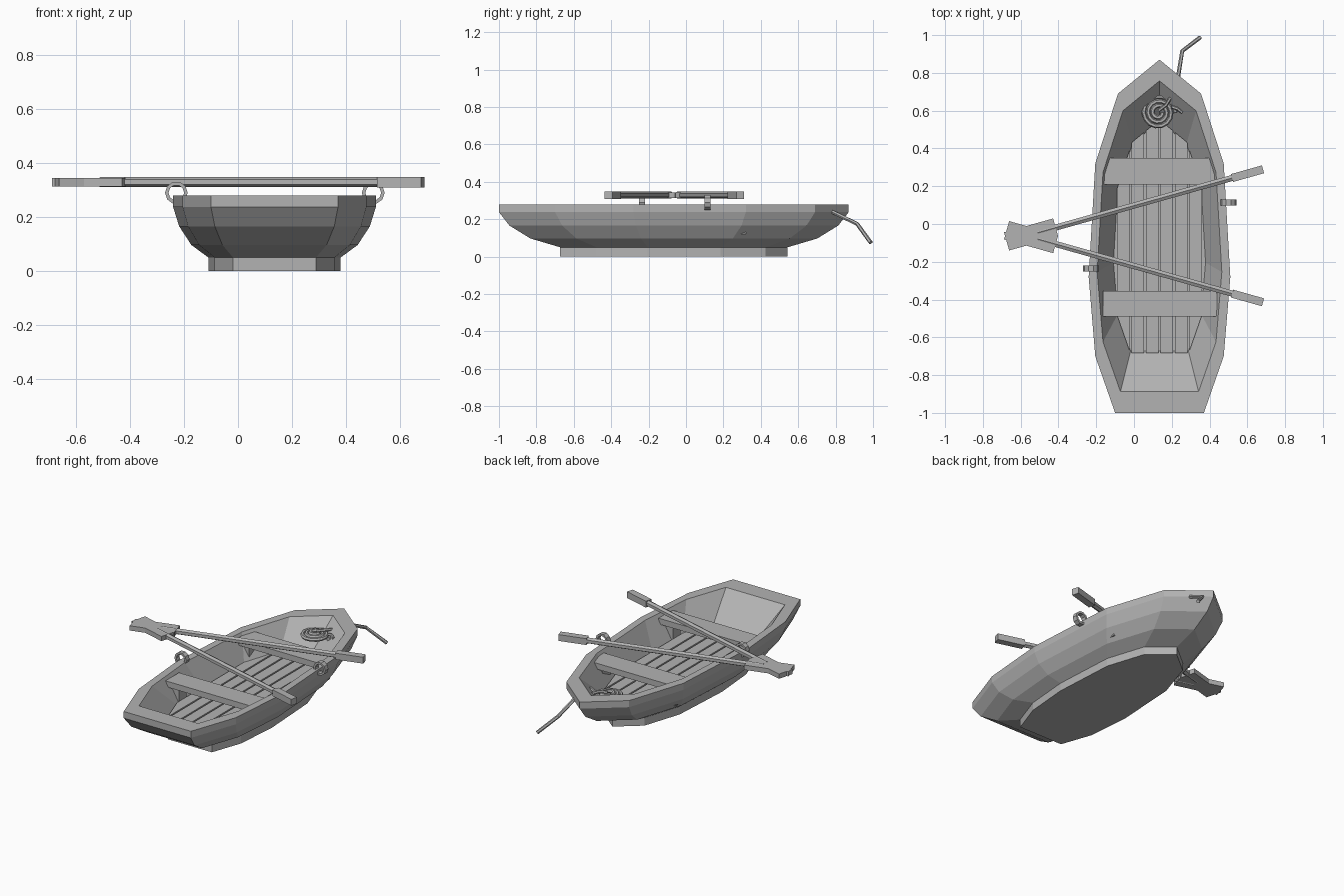
import bpy, bmesh, math
from mathutils import Vector, Matrix

if "Cube" in bpy.data.objects:
    bpy.data.objects.remove(bpy.data.objects["Cube"], do_unlink=True)

GREY = (0.45, 0.45, 0.45, 1.0)
mat = bpy.data.materials.new("plain grey")
mat.use_nodes = True
mat.diffuse_color = GREY
mat.node_tree.nodes["Principled BSDF"].inputs["Base Color"].default_value = GREY

CENTRE = Vector((0.135, -0.065, 0))
# Half outline of the rim, bow to stern: half width, y
HALF = [(0.22, 0.69), (0.34, 0.32), (0.375, -0.28), (0.34, -0.70), (0.235, -1.0)]


def finish(bm, name):
    bmesh.ops.recalc_face_normals(bm, faces=bm.faces)
    mesh = bpy.data.meshes.new(name)
    bm.to_mesh(mesh)
    bm.free()
    mesh.materials.append(mat)
    obj = bpy.data.objects.new(name, mesh)
    bpy.context.collection.objects.link(obj)
    return obj


def outline(scale, z):
    """Boat outline scaled about its centre, at height z."""
    pts = [(0, 0.87)] + HALF + [(-x, y) for x, y in reversed(HALF)]
    return [Vector((CENTRE.x + x * scale, CENTRE.y + (y - CENTRE.y) * scale, z))
            for x, y in pts]


def loft(name, rings, capped=True):
    bm = bmesh.new()
    loops = [[bm.verts.new(p) for p in ring] for ring in rings]
    n = len(loops[0])
    pairs = list(zip(loops, loops[1:]))
    if capped:
        bm.faces.new(loops[0])
        bm.faces.new(loops[-1])
    else:
        pairs.append((loops[-1], loops[0]))
    for a, b in pairs:
        for i in range(n):
            j = (i + 1) % n
            bm.faces.new((a[i], a[j], b[j], b[i]))
    return finish(bm, name)


def box(name, low, high):
    low, high = Vector(low), Vector(high)
    bm = bmesh.new()
    bmesh.ops.create_cube(bm, size=1)
    bmesh.ops.scale(bm, vec=high - low, verts=bm.verts)
    bmesh.ops.translate(bm, vec=(low + high) / 2, verts=bm.verts)
    return finish(bm, name)


def rope(name, pts, radius, sides=6):
    """Faceted tube following a path."""
    pts = [Vector(p) for p in pts]
    rings = []
    for i, p in enumerate(pts):
        d = (pts[min(i + 1, len(pts) - 1)] - pts[max(i - 1, 0)]).normalized()
        u = d.cross(Vector((0, 0, 1))).normalized()
        v = u.cross(d)
        angles = [2 * math.pi * k / sides for k in range(sides)]
        rings.append([p + radius * (u * math.cos(a) + v * math.sin(a)) for a in angles])
    return loft(name, rings)


# Hull shell: keel block, flared sides, rim, inner walls and floor
profile = [(0.65, 0), (0.65, 0.05), (0.82, 0.097), (0.94, 0.166),
           (1, 0.238), (1, 0.28), (0.88, 0.28), (0.65, 0.12)]
loft("hull", [outline(s, z) for s, z in profile])

# Floor planks: the floor outline sliced into strips
pitch = 0.077
for k in range(-3, 3):
    bm = bmesh.new()
    base = [bm.verts.new(p) for p in outline(0.66, 0.115)]
    face = bm.faces.new(base)
    for edge, side in ((k * pitch + 0.005, -1), ((k + 1) * pitch - 0.005, 1)):
        bmesh.ops.bisect_plane(bm, geom=bm.verts[:] + bm.edges[:] + bm.faces[:],
                               plane_co=(CENTRE.x + edge, 0, 0), plane_no=(side, 0, 0),
                               clear_outer=True)
    if not bm.faces:
        bm.free()
        continue
    new = bmesh.ops.extrude_face_region(bm, geom=bm.faces[:])["geom"]
    bmesh.ops.translate(bm, vec=(0, 0, 0.025),
                        verts=[v for v in new if isinstance(v, bmesh.types.BMVert)])
    finish(bm, "floor_plank")

# Benches with a support under each end
for label, y0, y1 in (("bow", 0.21, 0.35), ("stern", -0.49, -0.355)):
    box(label + "_bench", (-0.165, y0, 0.225), (0.44, y1, 0.262))
    for x0, x1 in ((-0.15, -0.09), (0.36, 0.42)):
        box(label + "_bench_support", (x0, y0 + 0.03, 0.12), (x1, y1 - 0.03, 0.225))


# Oars, mirrored about their shared middle line
def oar_part(name, start, end, width, height, sides, sign):
    """Prism along the oar between two distances from the handle end."""
    bm = bmesh.new()
    bmesh.ops.create_cone(bm, cap_ends=True, segments=sides, radius1=1, radius2=1, depth=1,
                          matrix=Matrix.Rotation(math.pi / sides, 4, "Z"))
    fit = 1 / math.cos(math.pi / sides)
    bmesh.ops.scale(bm, vec=(height / 2 * fit, width / 2 * fit, end - start), verts=bm.verts)
    bmesh.ops.rotate(bm, matrix=Matrix.Rotation(-math.pi / 2, 3, "Y"), verts=bm.verts)
    bmesh.ops.translate(bm, vec=(-(start + end) / 2, 0, 0), verts=bm.verts)
    bmesh.ops.rotate(bm, matrix=Matrix.Rotation(sign * math.atan(0.281), 3, "Z"),
                     verts=bm.verts)
    bmesh.ops.translate(bm, vec=(0.683, -0.0625 + sign * 0.352, 0.329), verts=bm.verts)
    return finish(bm, name)


for label, sign in (("left", 1), ("right", -1)):
    oar_part(label + "_oar_handle", 0, 0.17, 0.043, 0.04, 4, sign)
    oar_part(label + "_oar_shaft", 0.16, 1.24, 0.032, 0.032, 6, sign)
    oar_part(label + "_oar_blade", 1.14, 1.41, 0.1, 0.03, 4, sign)

# Oarlock rings on the gunwales
for x, y in ((-0.228, -0.235), (0.5, 0.115)):
    rings = []
    for k in range(10):
        a = 2 * math.pi * k / 10
        rings.append([Vector((x + r * math.cos(a), y + dy, 0.29 + r * math.sin(a)))
                      for r, dy in ((0.042, -0.016), (0.042, 0.016),
                                    (0.029, 0.016), (0.029, -0.016))])
    loft("oarlock_ring", rings, capped=False)

# Coiled rope in the bow
coil = []
for k in range(43):
    a = k * math.pi / 7
    r = 0.09 - 0.07 * k / 42
    coil.append((0.13 + r * math.cos(a), 0.59 + r * math.sin(a), 0.215 + 0.02 * k / 42))
rope("coiled_rope", coil, 0.012)
rope("rope_loose_end", [(0.13, 0.6, 0.24), (0.17, 0.63, 0.245), (0.2, 0.68, 0.24)], 0.009)
rope("rope_short_end", [(0.2, 0.62, 0.23), (0.23, 0.61, 0.235), (0.255, 0.59, 0.23)], 0.009)

# Mooring line hanging outside the bow
rope("mooring_line", [(0.232, 0.77, 0.245), (0.255, 0.915, 0.175), (0.35, 0.988, 0.075)], 0.011)
